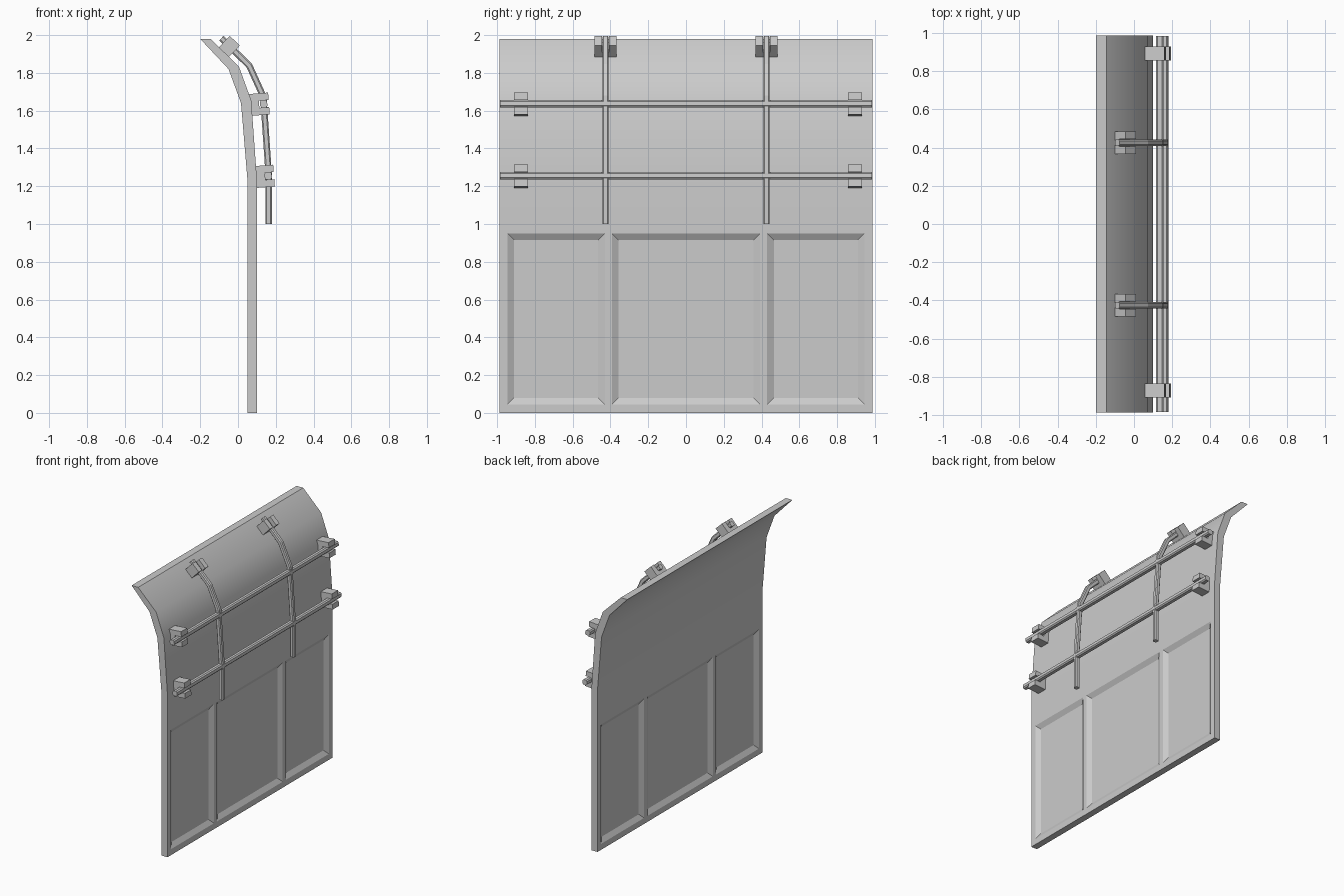
import bpy, bmesh, math
from mathutils import Vector

if "Cube" in bpy.data.objects:
    bpy.data.objects.remove(bpy.data.objects["Cube"])


def finish(bm, name, smooth=None):
    bmesh.ops.recalc_face_normals(bm, faces=bm.faces)
    me = bpy.data.meshes.new(name)
    bm.to_mesh(me)
    bm.free()
    ob = bpy.data.objects.new(name, me)
    bpy.context.collection.objects.link(ob)
    if smooth:
        bpy.ops.object.select_all(action='DESELECT')
        ob.select_set(True)
        bpy.context.view_layer.objects.active = ob
        bpy.ops.object.shade_smooth_by_angle(angle=math.radians(smooth))
    return ob


def sweep(name, path, side, w, c):
    """Sweep a chamfered square (width w, chamfer c) along a mitred path."""
    h, k = w / 2, w / 2 - c
    sec = [(h, k), (k, h), (-k, h), (-h, k), (-h, -k), (-k, -h), (k, -h), (h, -k)]
    pts = [Vector(p) for p in path]
    side = Vector(side).normalized()
    dirs = [(b - a).normalized() for a, b in zip(pts, pts[1:])]
    bm = bmesh.new()
    rings = []
    for i, p in enumerate(pts):
        a, b = dirs[max(i - 1, 0)], dirs[min(i, len(dirs) - 1)]
        n = (a + b).normalized().cross(side)
        n /= (a + b).normalized().dot(a)
        rings.append([bm.verts.new(p + n * u + side * v) for u, v in sec])
    for r, s in zip(rings, rings[1:]):
        for j in range(8):
            bm.faces.new((r[j], r[j - 1], s[j - 1], s[j]))
    bm.faces.new(rings[0])
    bm.faces.new(rings[-1])
    return finish(bm, name)


def clamp(name, base, out, span, width, depth):
    """C-shaped clamp: opens towards out, prongs spaced along span."""
    base, out, span = Vector(base), Vector(out).normalized(), Vector(span).normalized()
    across = out.cross(span)
    h, g, d = 0.058, 0.019, depth * 0.5
    prof = [(0, -h), (depth, -h), (depth, -g), (d, -g), (d, g), (depth, g), (depth, h), (0, h)]
    bm = bmesh.new()
    f = bm.faces.new([bm.verts.new(base + out * u + span * v - across * width / 2) for u, v in prof])
    ext = bmesh.ops.extrude_face_region(bm, geom=[f])['geom']
    bmesh.ops.translate(bm, vec=across * width, verts=[v for v in ext if isinstance(v, bmesh.types.BMVert)])
    return finish(bm, name)


# Shield sheet: bent plate with three recessed panels on each side
back = [(0.05, 0), (0.05, 0.045), (0.05, 0.95), (0.05, 1.235), (0.016, 1.64), (-0.05, 1.82), (-0.2, 1.98)]
front = [(0.10, 0), (0.10, 0.045), (0.10, 0.95), (0.10, 1.235), (0.07, 1.655), (0.005, 1.833), (-0.145, 1.98)]
ys = [-0.988, -0.945, -0.43, -0.393, 0.393, 0.43, 0.945, 0.988]
loop = front + back[::-1]
bm = bmesh.new()
cols = [[bm.verts.new((x, y, z)) for x, z in loop] for y in ys]
n, m = len(loop), len(front)
recess = []
for i, (a, b) in enumerate(zip(cols, cols[1:])):
    for j in range(n):
        f = bm.faces.new((a[j], b[j], b[(j + 1) % n], a[(j + 1) % n]))
        if i in (1, 3, 5) and j in (1, n - 3):
            recess.append(f)
for c in (cols[0], cols[-1]):
    for j in range(m - 1):
        bm.faces.new((c[j], c[j + 1], c[n - 2 - j], c[n - 1 - j]))
bmesh.ops.recalc_face_normals(bm, faces=bm.faces)
bmesh.ops.inset_individual(bm, faces=recess, thickness=0.035, depth=-0.021, use_even_offset=True)
finish(bm, "shield_sheet", 27)

# Upright rails following the bend, with clamps at the top
rail = [(0.162, 1.0), (0.162, 1.27), (0.134, 1.675), (0.06, 1.838), (-0.088, 1.984)]
for s, tag in ((-1, "left"), (1, "right")):
    y = 0.426 * s
    sweep("upright_rail_" + tag, [(x, y, z) for x, z in rail], (0, 1, 0), 0.034, 0.007)
    clamp("top_clamp_" + tag, (-0.086, y, 1.898), (0.69, 0, 0.72), (0, 1, 0), 0.074, 0.1)

# Cross rails with clamps near the ends and small welds at the crossings
tilt = Vector((-0.075, 0, 1)).normalized()
outward = Vector((1, 0, 0.075)).normalized()
for tag, x, z, bx, depth in (("upper", 0.136, 1.636, 0.06, 0.104), ("lower", 0.160, 1.255, 0.097, 0.094)):
    sweep("cross_rail_" + tag, [(x, -0.985, z), (x, 0.985, z)], tilt, 0.038, 0.008)
    for s, y in (("left", -0.873), ("right", 0.894)):
        clamp(f"{tag}_clamp_{s}", (bx, y, z - 0.006), outward, tilt, 0.074, depth)
    for s in (-1, 1):
        c = Vector((x, 0.426 * s, z))
        sweep(f"{tag}_weld_{s}", [c - outward * 0.015, c + outward * 0.015], (0, 1, 0), 0.052, 0.016)
